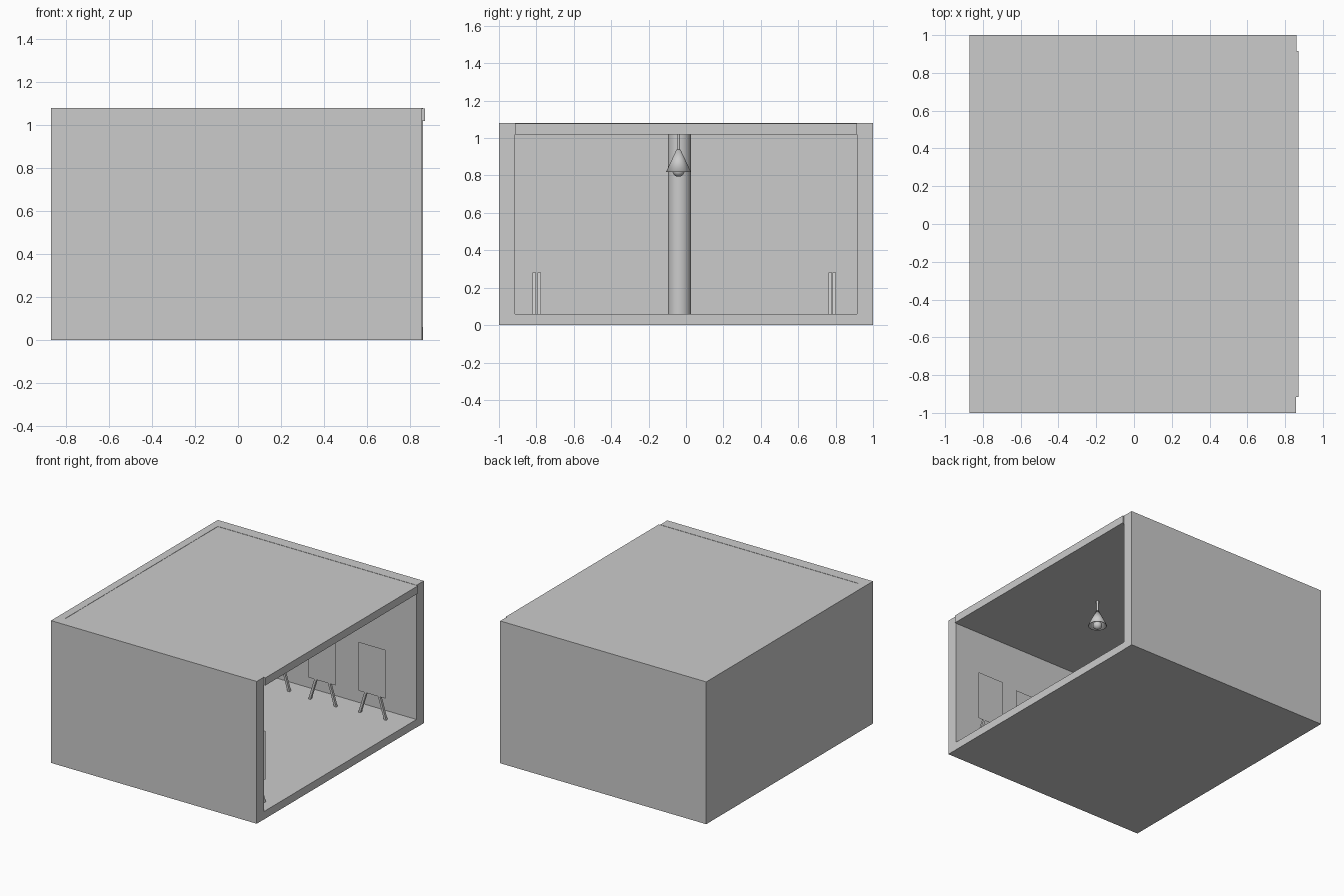
import bpy, bmesh, math
from mathutils import Vector, Matrix

if "Cube" in bpy.data.objects:
    bpy.data.objects.remove(bpy.data.objects["Cube"])


def make(name, bm, smooth=False):
    bmesh.ops.recalc_face_normals(bm, faces=bm.faces)
    me = bpy.data.meshes.new(name)
    bm.to_mesh(me)
    bm.free()
    ob = bpy.data.objects.new(name, me)
    bpy.context.collection.objects.link(ob)
    if smooth:
        bpy.context.view_layer.objects.active = ob
        ob.select_set(True)
        bpy.ops.object.shade_smooth_by_angle(angle=math.radians(40))
        ob.select_set(False)
    return ob


def box(name, x0, x1, y0, y1, z0, z1):
    bm = bmesh.new()
    size = Matrix.Diagonal((x1 - x0, y1 - y0, z1 - z0, 1))
    mid = Matrix.Translation(((x0 + x1) / 2, (y0 + y1) / 2, (z0 + z1) / 2))
    bmesh.ops.create_cube(bm, size=1, matrix=mid @ size)
    return make(name, bm)


def cone(name, x, y, z0, z1, r0, r1, caps=True):
    bm = bmesh.new()
    bmesh.ops.create_cone(bm, cap_ends=caps, segments=32, radius1=r0, radius2=r1,
                          depth=z1 - z0, matrix=Matrix.Translation((x, y, (z0 + z1) / 2)))
    return make(name, bm, True)


# Room shell, open on the right side
box("floor", -0.81, 0.858, -0.915, 0.915, 0, 0.06)
box("ceiling", -0.81, 0.87, -0.915, 0.915, 1.02, 1.078)
box("front_wall", -0.87, 0.857, -1, -0.915, 0, 1.08)
box("rear_wall", -0.87, 0.86, 0.915, 1, 0, 1.08)
box("left_wall", -0.87, -0.81, -0.915, 0.915, 0, 1.08)

# Round column from floor to ceiling
cone("column", -0.25, -0.035, 0.06, 1.02, 0.061, 0.061)

# Pendant lamp
LX, LY = 0.30, -0.04
cone("lamp_cord", LX, LY, 0.93, 1.02, 0.009, 0.009)
shade = cone("lamp_shade", LX, LY, 0.82, 0.94, 0.066, 0.010, caps=False)
shade.modifiers.new("thickness", 'SOLIDIFY').thickness = 0.004
bm = bmesh.new()
bmesh.ops.create_uvsphere(bm, u_segments=24, v_segments=12, radius=0.032,
                          matrix=Matrix.Translation((LX, LY, 0.825)))
make("lamp_bulb", bm, True)


def leg(name, top, foot):
    # Splayed square leg, vertical when seen from the side
    bm = bmesh.new()
    rings = []
    for p in (foot, top):
        rings.append([bm.verts.new(p + Vector((dx, dy, 0)))
                      for dx, dy in ((-.009, -.009), (.009, -.009), (.009, .009), (-.009, .009))])
    bm.faces.new(rings[0])
    bm.faces.new(rings[1])
    for i in range(4):
        j = (i + 1) % 4
        bm.faces.new((rings[0][i], rings[0][j], rings[1][j], rings[1][i]))
    make(name, bm)


def easel(name, x, y, side):
    # Paper-thin board on the room side of two splayed legs
    by = y - side * 0.011
    bm = bmesh.new()
    bm.faces.new([bm.verts.new((x + dx, by, z)) for dx, z in
                  ((-.112, .225), (.112, .225), (.112, .595), (-.112, .595))])
    make(name + "_board", bm)
    for s, tag in ((-1, "left"), (1, "right")):
        leg(f"{name}_{tag}_leg", Vector((x + s * 0.04, y, 0.28)), Vector((x + s * 0.108, y, 0.06)))


# Rows of easels along both long walls
for i in range(4):
    off = 0.013 * (-1) ** i
    easel(f"rear_easel_{i + 1}", 0.578 - 0.405 * i, 0.782 + off * 0.8, 1)
    easel(f"front_easel_{i + 1}", 0.66 - 0.365 * i, -0.798 + off, -1)
